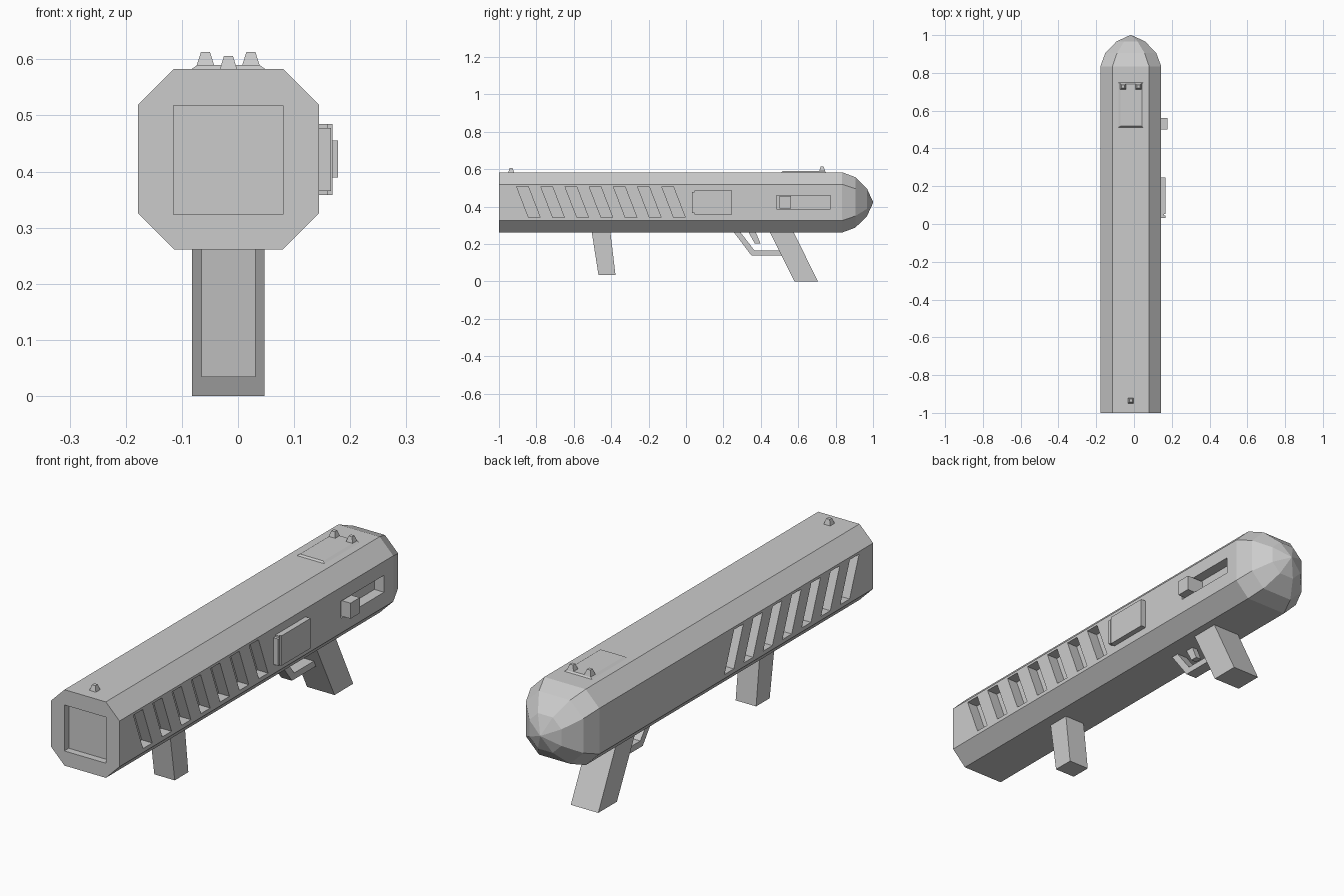
import bpy, bmesh
from mathutils import Vector

if "Cube" in bpy.data.objects:
    bpy.data.objects.remove(bpy.data.objects["Cube"], do_unlink=True)

grey = bpy.data.materials.new("matte grey")
grey.use_nodes = True
grey.diffuse_color = (0.6, 0.6, 0.6, 1)
grey.node_tree.nodes["Principled BSDF"].inputs["Base Color"].default_value = (0.6, 0.6, 0.6, 1)

CX, CZ = -0.017, 0.422      # axis of the tube
SIDE = 0.161                # half width of the tube


def loft(bm, rings):
    """Skin closed rings in order and cap both ends."""
    loops = [[bm.verts.new(p) for p in r] for r in rings]
    for a, b in zip(loops, loops[1:]):
        for i in range(len(a)):
            j = (i + 1) % len(a)
            bm.faces.new((a[i], a[j], b[j], b[i]))
    bm.faces.new(loops[0][::-1])
    bm.faces.new(loops[-1])


def finish(name, bm):
    bmesh.ops.recalc_face_normals(bm, faces=bm.faces)
    mesh = bpy.data.meshes.new(name)
    bm.to_mesh(mesh)
    bm.free()
    mesh.materials.append(grey)
    ob = bpy.data.objects.new(name, mesh)
    bpy.context.collection.objects.link(ob)
    return ob


def slab(bm, outline, x0, x1):
    """Extrude a (y, z) outline from x0 to x1."""
    loft(bm, [[(x, y, z) for y, z in outline] for x in (x0, x1)])


def rect(y0, y1, z0, z1):
    return [(y0, z0), (y1, z0), (y1, z1), (y0, z1)]


def side_part(name, outline, x0, x1):
    bm = bmesh.new()
    slab(bm, outline, x0, x1)
    return finish(name, bm)


def frustum(name, x, y, z0, z1, base, top):
    """Tapered block; base and top are half sizes in x and y."""
    bm = bmesh.new()
    loft(bm, [[(x + sx * h[0], y + sy * h[1], z)
               for sx, sy in ((-1, -1), (1, -1), (1, 1), (-1, 1))]
              for z, h in ((z0, base), (z1, top))])
    return finish(name, bm)


def octagon(y, r, c):
    pts = [(c, r), (r, c), (r, -c), (c, -r), (-c, -r), (-r, -c), (-r, c), (-c, r)]
    return [(CX + u, y, CZ + v) for u, v in pts]


# Tube with a domed rear end
bm = bmesh.new()
loft(bm, [octagon(*s) for s in ((-1, SIDE, 0.097), (0.835, SIDE, 0.097),
                                (0.905, 0.135, 0.073), (0.967, 0.075, 0.035),
                                (1.0, 0.003, 0.0015))])
tube = finish("tube", bm)

# Cutters: slanted vents on both sides, muzzle recess, bolt slot
bm = bmesh.new()
for i in range(7):
    y = -0.906 + 0.1293 * i
    vent = [(y, 0.508), (y + 0.062, 0.508), (y + 0.126, 0.342), (y + 0.064, 0.342)]
    for s in (-1, 1):
        slab(bm, vent, CX + s * (SIDE - 0.05), CX + s * (SIDE + 0.05))
slab(bm, rect(-1.1, -0.97, 0.323, 0.518), -0.115, 0.08)
slab(bm, rect(0.484, 0.773, 0.388, 0.46), CX + SIDE - 0.045, 0.25)
cutter = finish("recess_cutter", bm)
cutter.hide_render = True

mod = tube.modifiers.new("recesses", 'BOOLEAN')
mod.operation = 'DIFFERENCE'
mod.solver = 'EXACT'
mod.object = cutter
bpy.context.view_layer.objects.active = tube
bpy.ops.object.modifier_apply(modifier=mod.name)
bpy.data.objects.remove(cutter, do_unlink=True)

# Bolt handle and hinged side cover
side_part("bolt_handle", rect(0.5, 0.562, 0.389, 0.455), 0.095, 0.178)
side_part("cover_base", rect(0.045, 0.247, 0.358, 0.485), 0.14, 0.16)
side_part("cover_plate", rect(0.052, 0.247, 0.358, 0.485), 0.155, 0.168)
side_part("cover_latch", rect(0.032, 0.046, 0.365, 0.478), 0.14, 0.166)

# Grips
side_part("front_grip", [(-0.505, 0.27), (-0.405, 0.27), (-0.377, 0.034), (-0.468, 0.034)],
          -0.065, 0.031)
side_part("rear_grip", [(0.444, 0.27), (0.572, 0.27), (0.705, 0), (0.58, 0)],
          -0.082, 0.047)

# Trigger and its guard
side_part("trigger_guard", [(0.25, 0.27), (0.35, 0.138), (0.53, 0.138), (0.53, 0.165),
                            (0.366, 0.165), (0.285, 0.27)], CX - 0.025, CX + 0.025)
side_part("trigger", [(0.33, 0.27), (0.367, 0.203), (0.398, 0.203), (0.37, 0.27)],
          CX - 0.013, CX + 0.013)

# Sights and the rear sight plate
frustum("sight_plate", CX, 0.63, 0.575, 0.59, (0.077, 0.126), (0.055, 0.112))
for name, x in (("rear_sight_right", -0.058), ("rear_sight_left", 0.023)):
    frustum(name, x, 0.728, 0.588, 0.613, (0.016, 0.016), (0.008, 0.008))
frustum("front_sight", CX, -0.935, 0.58, 0.606, (0.016, 0.016), (0.008, 0.008))
